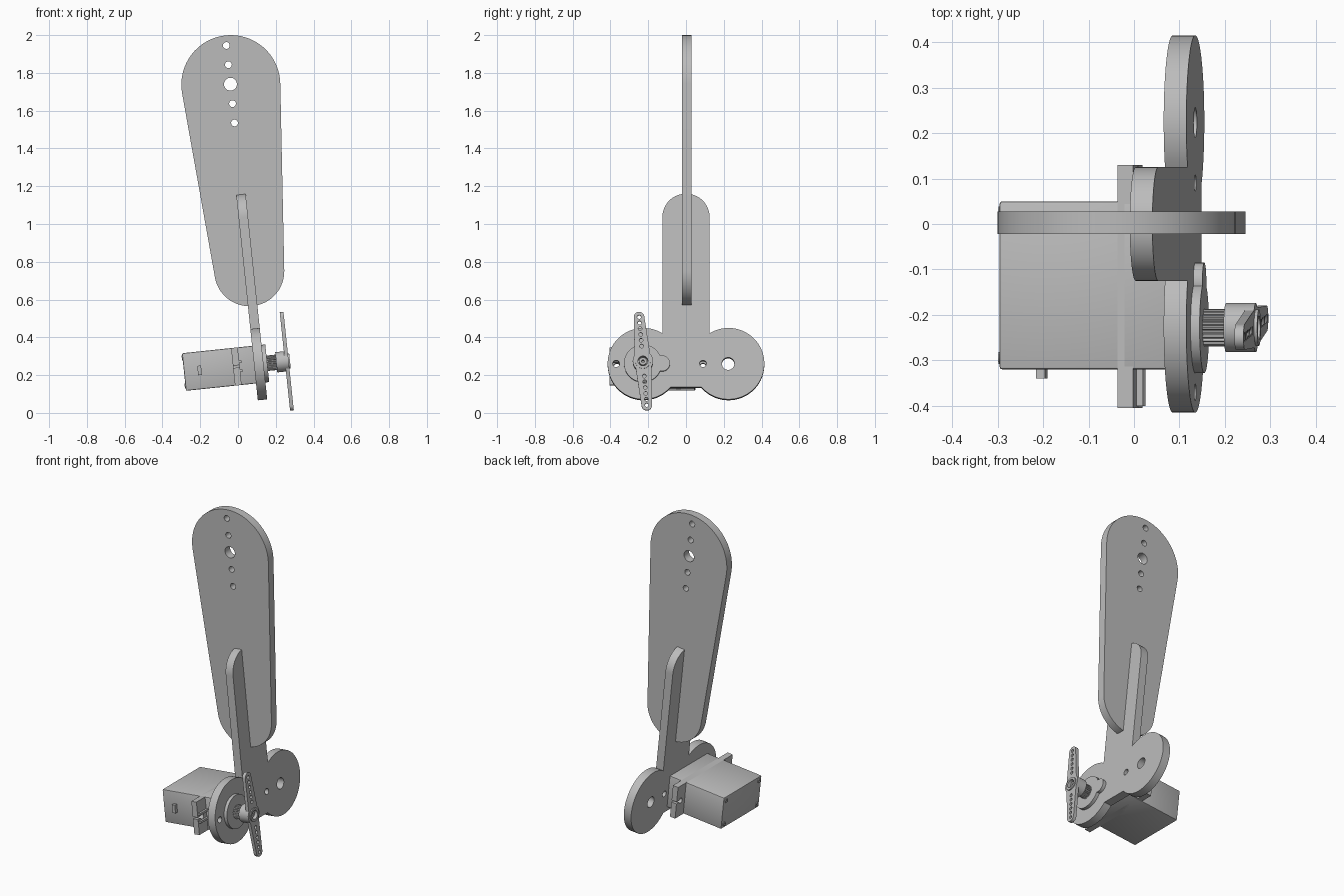
import bpy, bmesh
from math import sin, cos, pi, radians, asin, atan2, hypot
from mathutils import Matrix, Vector

cube = bpy.data.objects.get("Cube")
if cube:
    bpy.data.objects.remove(cube, do_unlink=True)

grey = bpy.data.materials.new("plain grey")
grey.use_nodes = True
colour = (0.5, 0.5, 0.5, 1)
grey.diffuse_color = colour
grey.node_tree.nodes["Principled BSDF"].inputs["Base Color"].default_value = colour

# Frames: upright plate faces the front, the servo assembly leans to one side
UPRIGHT = Matrix.Rotation(pi / 2, 4, 'X')
LEAN = Matrix.Translation((0.11, 0, 0.258)) @ Matrix.Rotation(radians(-6), 4, 'Y')
FACING = LEAN @ Matrix(((0, 0, 1, 0), (1, 0, 0, 0), (0, 1, 0, 0), (0, 0, 0, 1)))
AXIS = -0.228  # output shaft position across the link


def arc(cx, cy, r, start, end, n=32):
    return [(cx + r * cos(start + (end - start) * i / n),
             cy + r * sin(start + (end - start) * i / n)) for i in range(n + 1)]


def circle(cx, cy, r, n=32):
    return arc(cx, cy, r, 0, 2 * pi, n)[:-1]


def capsule(c1, r1, c2, r2):
    """Outline wrapped round two circles."""
    dx, dy = c2[0] - c1[0], c2[1] - c1[1]
    along, spread = atan2(dy, dx), asin((r1 - r2) / hypot(dx, dy))
    t = pi / 2 - spread
    return arc(*c2, r2, along - t, along + t) + arc(*c1, r1, along + t, along + 2 * pi - t)


def finish(ob):
    ob.data.materials.clear()
    ob.data.materials.append(grey)
    bpy.ops.object.select_all(action='DESELECT')
    ob.select_set(True)
    bpy.context.view_layer.objects.active = ob
    bpy.ops.object.shade_smooth_by_angle(angle=radians(30))


def sheet(name, outlines, low, high, frame):
    """Flat part: first outline is the edge, the others are holes."""
    cu = bpy.data.curves.new(name, 'CURVE')
    cu.dimensions, cu.fill_mode = '2D', 'BOTH'
    cu.extrude = (high - low) / 2
    for pts in outlines:
        sp = cu.splines.new('POLY')
        sp.points.add(len(pts) - 1)
        for p, (a, b) in zip(sp.points, pts):
            p.co = (a, b, 0, 1)
        sp.use_cyclic_u = True
    ob = bpy.data.objects.new(name, cu)
    bpy.context.collection.objects.link(ob)
    ob.matrix_world = frame @ Matrix.Translation((0, 0, (low + high) / 2))
    bpy.ops.object.select_all(action='DESELECT')
    ob.select_set(True)
    bpy.context.view_layer.objects.active = ob
    bpy.ops.object.convert(target='MESH')
    ob = bpy.context.object
    bm = bmesh.new()
    bm.from_mesh(ob.data)
    bmesh.ops.remove_doubles(bm, verts=bm.verts, dist=1e-5)
    bmesh.ops.recalc_face_normals(bm, faces=bm.faces)
    bm.to_mesh(ob.data)
    bm.free()
    finish(ob)
    return ob


def box(name, lo, hi, bevel=0.0):
    lo, hi = Vector(lo), Vector(hi)
    bm = bmesh.new()
    bmesh.ops.create_cube(bm, size=1)
    for v in bm.verts:
        v.co = (lo + hi) / 2 + v.co * (hi - lo)
    if bevel:
        bmesh.ops.bevel(bm, geom=bm.edges[:], offset=bevel, segments=2,
                        profile=0.5, affect='EDGES')
    me = bpy.data.meshes.new(name)
    bm.to_mesh(me)
    bm.free()
    ob = bpy.data.objects.new(name, me)
    bpy.context.collection.objects.link(ob)
    ob.matrix_world = LEAN
    finish(ob)


# Tall tapered plate with a row of holes
holes = [circle(-0.04 - 0.106 * d, 1.74 + d, 0.034 if d == 0 else 0.018)
         for d in (-0.205, -0.103, 0, 0.103, 0.205)]
sheet("tall_plate", [capsule((0.06, 0.75), 0.185, (-0.038, 1.738), 0.262)] + holes,
      -0.028, 0.022, UPRIGHT)

# Leaning link: arm standing on two round lobes
lobe = arc(0.225, 0, 0.19, atan2(-0.125, -0.143), atan2(0.1616, -0.1), 48)
mirrored = [(-a, b) for a, b in reversed(lobe)]
edge = lobe + arc(0, 0.78, 0.125, 0, pi) + mirrored
sheet("link_plate", [edge, circle(0.223, 0, 0.033), circle(0.09, 0, 0.018),
                     circle(-0.37, 0, 0.018)], -0.025, 0.025, FACING)

# Servo case, cable stub and end-cap screws
box("servo_case", (-0.398, -0.32, -0.1), (-0.02, 0.05, 0.1), 0.006)
box("cable_stub", (-0.325, -0.34, -0.025), (-0.305, -0.31, 0.025))
for y in (-0.295, 0.025):
    for u in (-0.075, 0.075):
        sheet("case_screw", [circle(y, u, 0.013, 16), circle(y, u, 0.006, 12)],
              -0.402, -0.39, FACING)

# Mounting flange with an open slot at each end, and stiffening ribs
slot = 0.012
end = [(0.13, -0.1), (0.13, -slot / 2), (0.105, -slot / 2)]
end += arc(0.09, 0, 0.016, -0.39, -2 * pi + 0.39, 16)
end += [(0.105, slot / 2), (0.13, slot / 2), (0.13, 0.1)]
mid = -0.1375
other = [(2 * mid - a, b) for a, b in reversed(end)]
sheet("mounting_flange", [end + other], -0.137, -0.102, FACING)
for lo, hi in ((-0.4, -0.32), (0.05, 0.07)):
    box("flange_rib", (-0.102, lo, 0.018), (-0.088, hi, 0.03))
    box("flange_rib", (-0.102, lo, -0.03), (-0.088, hi, -0.018))

# Gear boss, splined shaft
sheet("gear_boss", [circle(AXIS, 0, 0.1, 48)], -0.02, 0.045, FACING)
sheet("small_boss", [circle(-0.127, 0, 0.042)], -0.02, 0.045, FACING)
teeth = 24
spline = [(AXIS + r * cos(2 * pi * (i + s) / teeth), r * sin(2 * pi * (i + s) / teeth))
          for i in range(teeth) for s, r in ((0, 0.041), (0.3, 0.041), (0.5, 0.036), (0.8, 0.036))]
sheet("splined_shaft", [spline], 0.04, 0.1, FACING)

# Two-armed horn with hub and centre screw
HORN = FACING @ Matrix.Translation((AXIS, 0, 0)) @ Matrix.Rotation(radians(5), 4, 'Z')
upper = arc(0, 0.235, 0.028, 0, pi, 16)
lower = arc(0, -0.235, 0.028, pi, 2 * pi, 16)
t = radians(40)
blade = (upper + arc(0, 0, 0.054, pi - t, pi + t, 16)
         + lower + arc(0, 0, 0.054, -t, t, 16))
row = [circle(0, s * (0.08 + 0.031 * i), 0.01, 16) for s in (-1, 1) for i in range(6)]
sheet("horn_blade", [blade, circle(0, 0, 0.026)] + row, 0.139, 0.159, HORN)
sheet("horn_hub", [circle(0, 0, 0.054), circle(0, 0, 0.026)], 0.093, 0.15, HORN)
sheet("horn_rim", [circle(0, 0, 0.04), circle(0, 0, 0.026)], 0.15, 0.166, HORN)
sheet("centre_screw", [circle(0, 0, 0.02), circle(0, 0, 0.008, 6)], 0.09, 0.15, HORN)
